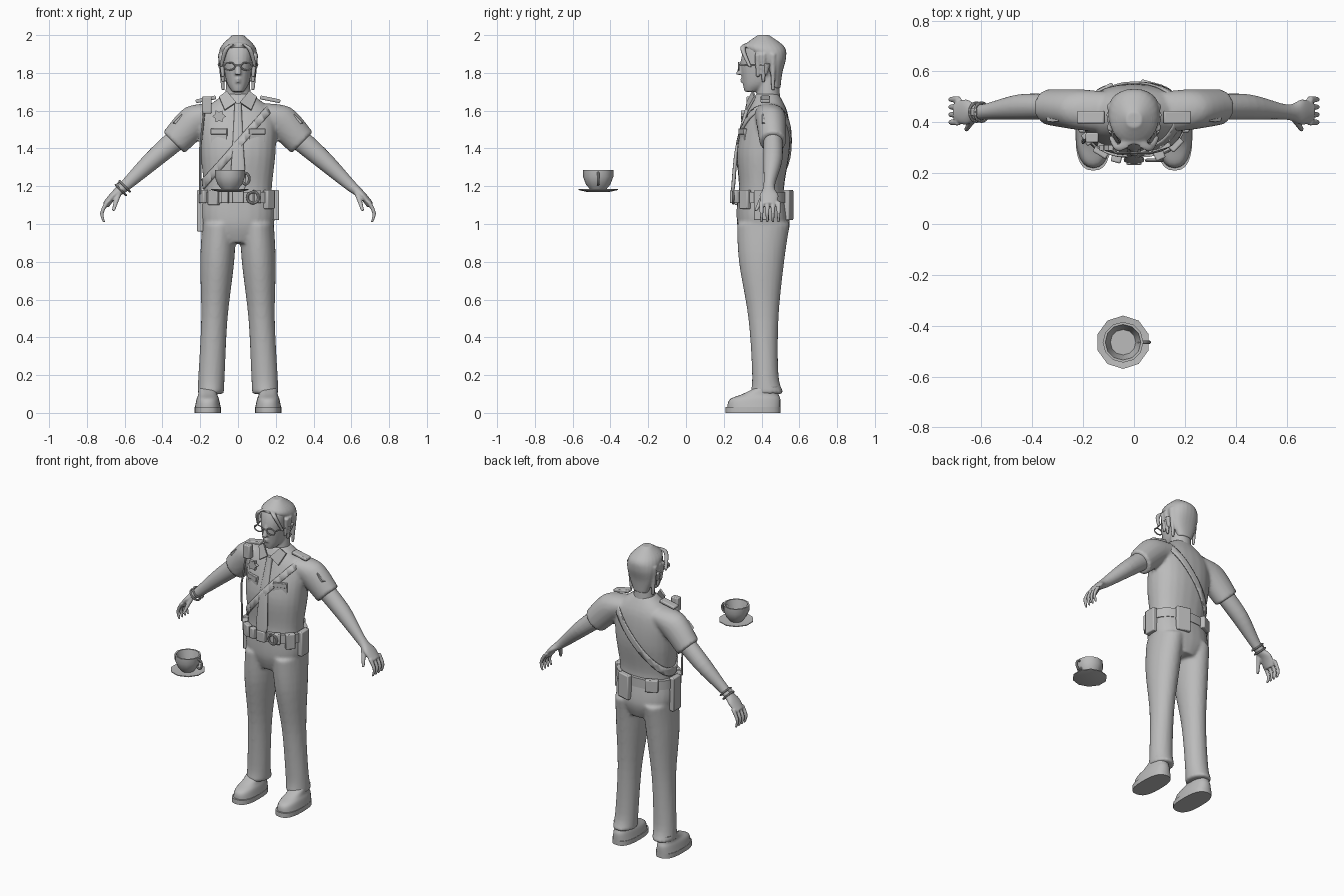
import bpy, bmesh
from math import tau, sin, cos, atan2, copysign, radians
from mathutils import Vector, Matrix

cube = bpy.data.objects.get("Cube")
if cube:
    bpy.data.objects.remove(cube, do_unlink=True)

GREY = (.5, .5, .5, 1)
grey = bpy.data.materials.new("plain grey")
grey.use_nodes = True
grey.diffuse_color = GREY
grey.node_tree.nodes["Principled BSDF"].inputs["Base Color"].default_value = GREY

X, Y, Z = (Vector(axis) for axis in Matrix.Identity(3))


def finish(bm, name, voxel=None, angle=40, bevel=None):
    """Turn a bmesh into a shaded object, optionally fused into one skin."""
    bmesh.ops.recalc_face_normals(bm, faces=bm.faces)
    mesh = bpy.data.meshes.new(name)
    bm.to_mesh(mesh)
    bm.free()
    mesh.materials.append(grey)
    ob = bpy.data.objects.new(name, mesh)
    bpy.context.scene.collection.objects.link(ob)
    bpy.ops.object.select_all(action='DESELECT')
    ob.select_set(True)
    bpy.context.view_layer.objects.active = ob
    if voxel:
        fuse = ob.modifiers.new("fuse", 'REMESH')
        fuse.mode, fuse.voxel_size, fuse.use_smooth_shade = 'VOXEL', voxel, True
        soften = ob.modifiers.new("soften", 'SMOOTH')
        soften.factor, soften.iterations = .5, 3
    else:
        if bevel:
            rounding = ob.modifiers.new("rounding", 'BEVEL')
            rounding.width, rounding.segments = bevel, 2
        bpy.ops.object.shade_smooth_by_angle(angle=radians(angle))
    return ob


def spline(a, b, c, d, t):
    """Smooth curve from b to c."""
    start, end = (c - a) / 2, (d - b) / 2
    bend = 3 * (c - b) - 2 * start - end
    twist = 2 * (b - c) + start + end
    return b + t * (start + t * (bend + t * twist))


def loft(bm, keys, u=X, v=Y, n=24, steps=5, power=2.0):
    """Skin superellipse rings (x, y, z, half u, half v) along a smooth path."""
    keys = [Vector(key) for key in keys]
    keys = [keys[0]] + keys + [keys[-1]]
    path = [spline(*keys[i:i + 4], s / steps) for i in range(len(keys) - 3) for s in range(steps)]
    path.append(keys[-1])
    rings = []
    for p in path:
        ring = []
        for i in range(n):
            c, s = (copysign(abs(w) ** (2 / power), w) for w in (cos(tau * i / n), sin(tau * i / n)))
            ring.append(bm.verts.new(p.xyz + u * c * p[3] + v * s * p[4]))
        rings.append(ring)
    for low, high in zip(rings, rings[1:]):
        for i in range(n):
            bm.faces.new((low[i - 1], low[i], high[i], high[i - 1]))
    bm.faces.new(rings[0])
    bm.faces.new(rings[-1])
    return bm


def stack(bm, rows, centre=lambda z: 0, **options):
    """Loft upright from rows of height, front y, back y, half width."""
    rings = [(centre(z), (front + back) / 2, z, half, (back - front) / 2) for z, front, back, half in rows]
    return loft(bm, rings, **options)


def taper(bm, points, radius):
    """Rounded strand that thins to half its width."""
    last = len(points) - 1
    widths = [radius * (1 - i / last / 2) for i in range(len(points))]
    return loft(bm, [(*p, w, w) for p, w in zip(points, widths)], n=10)


def box(name, at, size, yaw=0, tilt=0, bevel=.006):
    bm = bmesh.new()
    turn = Matrix.Rotation(yaw, 4, 'Z') @ Matrix.Rotation(tilt, 4, 'Y')
    bmesh.ops.create_cube(bm, size=1, matrix=Matrix.Translation(at) @ turn @ Matrix.Diagonal((*size, 1)))
    return finish(bm, name, bevel=bevel)


def wire(name, points, radius, cyclic=False):
    """Round tube through points."""
    curve = bpy.data.curves.new(name, 'CURVE')
    curve.dimensions, curve.bevel_depth, curve.bevel_resolution, curve.use_fill_caps = '3D', radius, 2, True
    run = curve.splines.new('POLY')
    run.points.add(len(points) - 1)
    for point, co in zip(run.points, points):
        point.co = (*co, 1)
    run.use_cyclic_u = cyclic
    temporary = bpy.data.objects.new(name, curve)
    bm = bmesh.new()
    bm.from_mesh(temporary.to_mesh())
    bpy.data.objects.remove(temporary)
    return finish(bm, name)


def circle(centre, u, v, n=16, inner=1):
    """Ring of points; an inner radius under one makes a star."""
    return [Vector(centre) + (u * cos(tau * i / n) + v * sin(tau * i / n)) * (inner if i % 2 else 1)
            for i in range(n)]


def plate(name, points, depth):
    bm = bmesh.new()
    face = bm.faces.new([bm.verts.new(p) for p in points])
    new = bmesh.ops.extrude_face_region(bm, geom=[face])["geom"]
    bmesh.ops.translate(bm, vec=depth, verts=[g for g in new if isinstance(g, bmesh.types.BMVert)])
    return finish(bm, name, angle=25)


# Shirt with short sleeves
chest = [(1.1, .27, .53, .18), (1.2, .28, .52, .18), (1.4, .27, .55, .2), (1.58, .32, .54, .19),
         (1.69, .37, .49, .07)]
shirt = stack(bmesh.new(), chest, power=2.3)
for side in (1, -1):
    slope = (X * side + Z).normalized()
    loft(shirt, [(.1 * side, .44, 1.59, .08, .07), (.22 * side, .45, 1.55, .08, .09),
                 (.34 * side, .46, 1.43, .07, .08)], u=Y, v=slope)
finish(shirt, "shirt", voxel=.011)

# Cross strap, sliced from the chest shape
strap = stack(bmesh.new(), chest, power=2.3, n=48)
for side in (1, -1):
    across = (X * .75 - Z * .65) * side
    bmesh.ops.bisect_plane(strap, geom=strap.verts[:] + strap.edges[:] + strap.faces[:],
                           plane_co=Z * 1.42 + across * .02, plane_no=across, clear_outer=True)
strap = finish(strap, "cross_strap")
thickness = strap.modifiers.new("thickness", 'SOLIDIFY')
thickness.thickness, thickness.offset = .009, 1

# Trousers
trousers = stack(bmesh.new(), [(.9, .3, .52, .1), (1, .27, .55, .19), (1.15, .27, .53, .19)], power=2.3)
for side in (1, -1):
    stack(trousers, [(.1, .34, .52, .07), (.2, .35, .49, .07), (.5, .33, .49, .07), (.8, .28, .52, .09),
                     (1, .27, .55, .09)], centre=lambda z: side * (.15 - z / 20))
finish(trousers, "trousers", voxel=.011)

for side in (1, -1):
    slope = (X * side + Z).normalized()

    # Shoes
    def foot(z):
        return .16 * side

    shoe = stack(bmesh.new(), [(.02, .22, .5, .07), (.07, .23, .5, .06), (.1, .3, .49, .05),
                               (.14, .38, .49, .05)], centre=foot, power=2.4)
    finish(shoe, "shoe", angle=60)
    sole = stack(bmesh.new(), [(0, .21, .5, .07), (.03, .21, .5, .07)], centre=foot, power=2.6, steps=1)
    finish(sole, "sole")

    # Arm and hand
    arm = loft(bmesh.new(), [(.3 * side, .46, 1.47, .05, .06), (.45 * side, .46, 1.34, .05, .05),
                             (.6 * side, .44, 1.2, .03, .03), (.66 * side, .44, 1.15, .05, .02),
                             (.7 * side, .44, 1.1, .04, .02)], u=Y, v=slope)
    for y in (.4, .43, .46, .49):
        taper(arm, [(.69 * side, y, 1.12), (.72 * side, y, 1.06), (.71 * side, y, 1.01)], .014)
    taper(arm, [(.63 * side, .42, 1.17), (.66 * side, .37, 1.07)], .018)
    finish(arm, "arm_and_hand", voxel=.005)

    # Shirt trim
    plate("collar", [(.01 * side, .33, 1.64), (.07 * side, .33, 1.6), (.1 * side, .37, 1.67),
                     (.06 * side, .36, 1.7)], (0, -.01, .005))
    box("epaulette", (.17 * side, .42, 1.66), (.11, .05, .02), tilt=.2 * side)
    plate("sleeve_patch", circle((.32 * side, .44, 1.56), Y * .045, (X * side - Z) * .035, 10, .85), slope * -.04)
    pocket = Vector((.1 * side, .3, 1.45))
    box("pocket", pocket, (.09, .01, .09), yaw=.3 * side, bevel=.003)
    box("pocket_flap", pocket + Z * .04, (.09, .02, .03), yaw=.3 * side, bevel=.003)

# Head and neck
head = stack(bmesh.new(), [(1.7, .31, .38, .03), (1.75, .3, .47, .06), (1.86, .29, .52, .08),
                           (1.95, .32, .5, .08), (1.99, .38, .44, .03)], power=2.2)
stack(head, [(1.64, .37, .5, .07), (1.8, .38, .49, .06)])
taper(head, [(0, .28, 1.79), (0, .3, 1.87)], .018)
for z in (1.75, 1.765):
    taper(head, [(0, .3, z), (0, .3, z + .01)], .015)
for side in (1, -1):
    taper(head, [(.09 * side, .43, 1.85), (.08 * side, .42, 1.79)], .02)
finish(head, "head", voxel=.006)

# Hair with parted fringe and side locks
hair = stack(bmesh.new(), [(1.72, .44, .5, .05), (1.8, .43, .51, .08), (1.88, .37, .53, .1),
                           (1.94, .31, .52, .09), (2, .38, .44, .03)], power=2.2)
for side in (1, -1):
    taper(hair, [(0, .34, 1.96), (.06 * side, .3, 1.93), (.09 * side, .34, 1.83)], .02)
    for y in (.38, .41, .46):
        taper(hair, [(.09 * side, y, 1.9), (.08 * side, y, 2.1 - y * .85)], .018)
finish(hair, "hair", voxel=.006)

# Glasses
for side in (1, -1):
    wire("glasses_rim", circle((.045 * side, .28, 1.835), X * .03, Z * .02), .004, True)
    wire("glasses_arm", [(.07 * side, .28, 1.84), (.1 * side, .43, 1.84)], .004)
wire("glasses_bridge", [(x, .28, 1.84) for x in (-.015, .015)], .004)

# Tie
tie = stack(bmesh.new(), [(1.16, .24, .25, .01), (1.2, .24, .26, .04), (1.4, .26, .28, .03),
                          (1.6, .31, .34, .02), (1.64, .32, .36, .02)], power=3)
finish(tie, "tie")

# Belt with gear spaced around it by angle
belt = stack(bmesh.new(), [(z, .26, .54, .2) for z in (1.11, 1.17)], power=2.3, steps=1)
finish(belt, "belt")
for name, angle, width, height in (
        ("buckle", 270, .06, .07), ("belt_clip", 250, .04, .07), ("front_pouch", 230, .06, .08),
        ("cuff_case", 300, .04, .07), ("hip_pouch", 325, .06, .1), ("radio_case", 0, .08, .16),
        ("back_pouch", 70, .09, .16), ("spare_pouch", 125, .08, .08), ("holster", 180, .08, .22),
        ("side_pouch", 205, .05, .07)):
    c, s = cos(radians(angle)), sin(radians(angle))
    box(name, (.2 * c, .4 + .15 * s, 1.18 - height / 2), (width, .035, height), yaw=atan2(s * .2, c * .15) - tau / 4)
wire("handcuff", circle((.08, .25, 1.14), X * .03, Z * .03), .007, True)

# Radio, cord and badge
box("shoulder_radio", (-.165, .34, 1.63), (.05, .04, .09))
wire("radio_cord", [(-.18, .34, 1.59), (-.2, .32, 1.4), (-.2, .33, 1.16)], .006)
plate("badge", circle((-.1, .31, 1.57), X * .036, Z * .036, 12, .65), Y * -.02)

# Wrist band and watch
for shift in (0, .02):
    centre = Vector((-.6, .44, 1.2)) - (X + Z) * shift
    wire("wrist_band", circle(centre, Y * .037, (Z - X) * .027), .006, True)
box("watch_face", (-.63, .44, 1.22), (.01, .03, .03), tilt=tau / 8)


# Floating cup and saucer
def lathe(name, rows, n):
    bm = loft(bmesh.new(), [(-.043, -.465, z, r, r) for r, z in rows], u=Y, v=X, n=n, steps=1)
    return finish(bm, name, angle=45)


lathe("saucer", [(.06, 1.17), (.105, 1.18), (.105, 1.185), (.06, 1.18)], 10)
lathe("cup", [(.04, 1.18), (.065, 1.21), (.08, 1.25), (.08, 1.285), (.07, 1.285), (.05, 1.2)], 12)
wire("cup_handle", circle((.04, -.465, 1.24), X * .02, Z * .03), .007, True)
